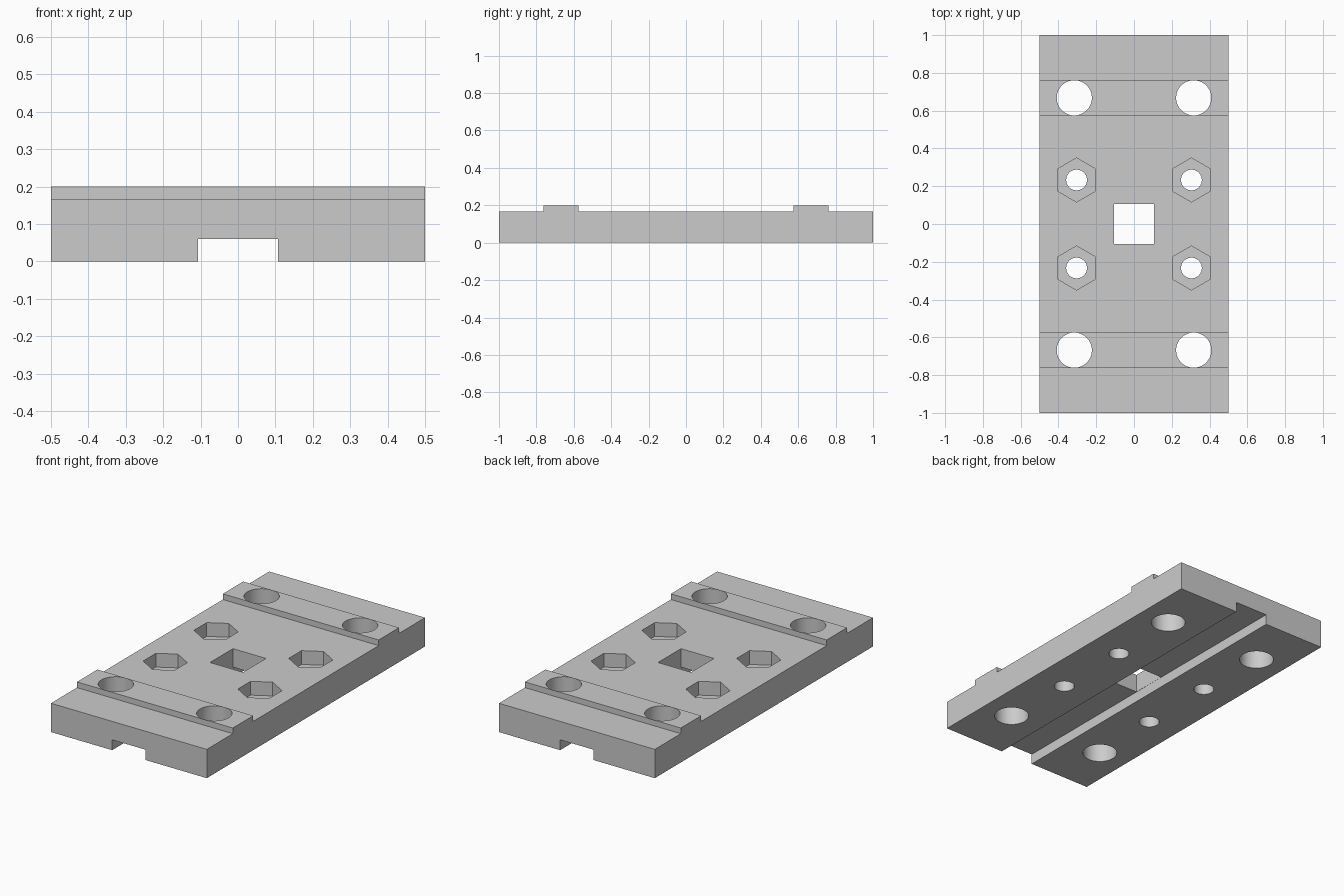
import bpy
import bmesh
import math

default = bpy.data.objects.get("Cube")
if default:
    bpy.data.objects.remove(default, do_unlink=True)

grey = bpy.data.materials.new("light grey")
grey.use_nodes = True
grey.diffuse_color = (0.6, 0.6, 0.6, 1)
grey.node_tree.nodes["Principled BSDF"].inputs["Base Color"].default_value = grey.diffuse_color

TOP, RIB_TOP = 0.167, 0.2
CHANNEL_HALF, CHANNEL_TOP = 0.107, 0.06
POCKET_FLOOR = 0.087


def add_object(name, bm):
    bmesh.ops.recalc_face_normals(bm, faces=bm.faces)
    mesh = bpy.data.meshes.new(name)
    bm.to_mesh(mesh)
    bm.free()
    obj = bpy.data.objects.new(name, mesh)
    bpy.context.collection.objects.link(obj)
    return obj


def prism(name, points, extrude):
    """Extrude a closed outline along a vector."""
    bm = bmesh.new()
    face = bm.faces.new([bm.verts.new(p) for p in points])
    result = bmesh.ops.extrude_face_region(bm, geom=[face], use_keep_orig=True)
    moved = [v for v in result["geom"] if isinstance(v, bmesh.types.BMVert)]
    bmesh.ops.translate(bm, verts=moved, vec=extrude)
    return add_object(name, bm)


def round_cutter(name, x, y, radius, bottom, sides, turn=0):
    angles = [turn + math.tau * i / sides for i in range(sides)]
    points = [(x + radius * math.cos(a), y + radius * math.sin(a), bottom) for a in angles]
    return prism(name, points, (0, 0, 0.5))


def box_cutter(name, half_x, half_y, bottom, top):
    points = [(sx * half_x, sy * half_y, bottom)
              for sx, sy in ((-1, -1), (1, -1), (1, 1), (-1, 1))]
    return prism(name, points, (0, 0, top - bottom))


# Plate with two raised cross ribs, from its side profile
half = [(0.575, TOP), (0.575, RIB_TOP), (0.762, RIB_TOP), (0.762, TOP), (1, TOP), (1, 0)]
profile = [(-y, z) for y, z in reversed(half)] + half
plate = prism("mounting_plate", [(-0.5, y, z) for y, z in profile], (1, 0, 0))
plate.data.materials.append(grey)

# Underside channel and square centre opening
cutters = [
    box_cutter("channel_cutter", CHANNEL_HALF, 1.2, -0.1, CHANNEL_TOP),
    box_cutter("centre_opening_cutter", CHANNEL_HALF - 0.001, 0.105, 0.03, 0.4),
]

# Bolt holes through the ribs, and screw holes with hexagonal nut pockets
for sx in (-1, 1):
    for sy in (-1, 1):
        cutters += [
            round_cutter("bolt_hole_cutter", sx * 0.316, sy * 0.668, 0.093, -0.1, 64),
            round_cutter("nut_pocket_cutter", sx * 0.304, sy * 0.233, 0.1165,
                         POCKET_FLOOR, 6, math.pi / 2),
            round_cutter("screw_hole_cutter", sx * 0.304, sy * 0.233, 0.055, -0.1, 48),
        ]

for cutter in cutters:
    cutter.data.materials.append(grey)
    cutter.hide_render = True
    cut = plate.modifiers.new(cutter.name, "BOOLEAN")
    cut.operation = "DIFFERENCE"
    cut.solver = "EXACT"
    cut.object = cutter

# Bake the cuts, then discard the cutters
bpy.context.view_layer.update()
graph = bpy.context.evaluated_depsgraph_get()
finished = bpy.data.meshes.new_from_object(plate.evaluated_get(graph))
plate.modifiers.clear()
plate.data = finished
for cutter in cutters:
    bpy.data.objects.remove(cutter, do_unlink=True)

bpy.ops.object.select_all(action="DESELECT")
plate.select_set(True)
bpy.context.view_layer.objects.active = plate
bpy.ops.object.shade_smooth_by_angle(angle=math.radians(30))
